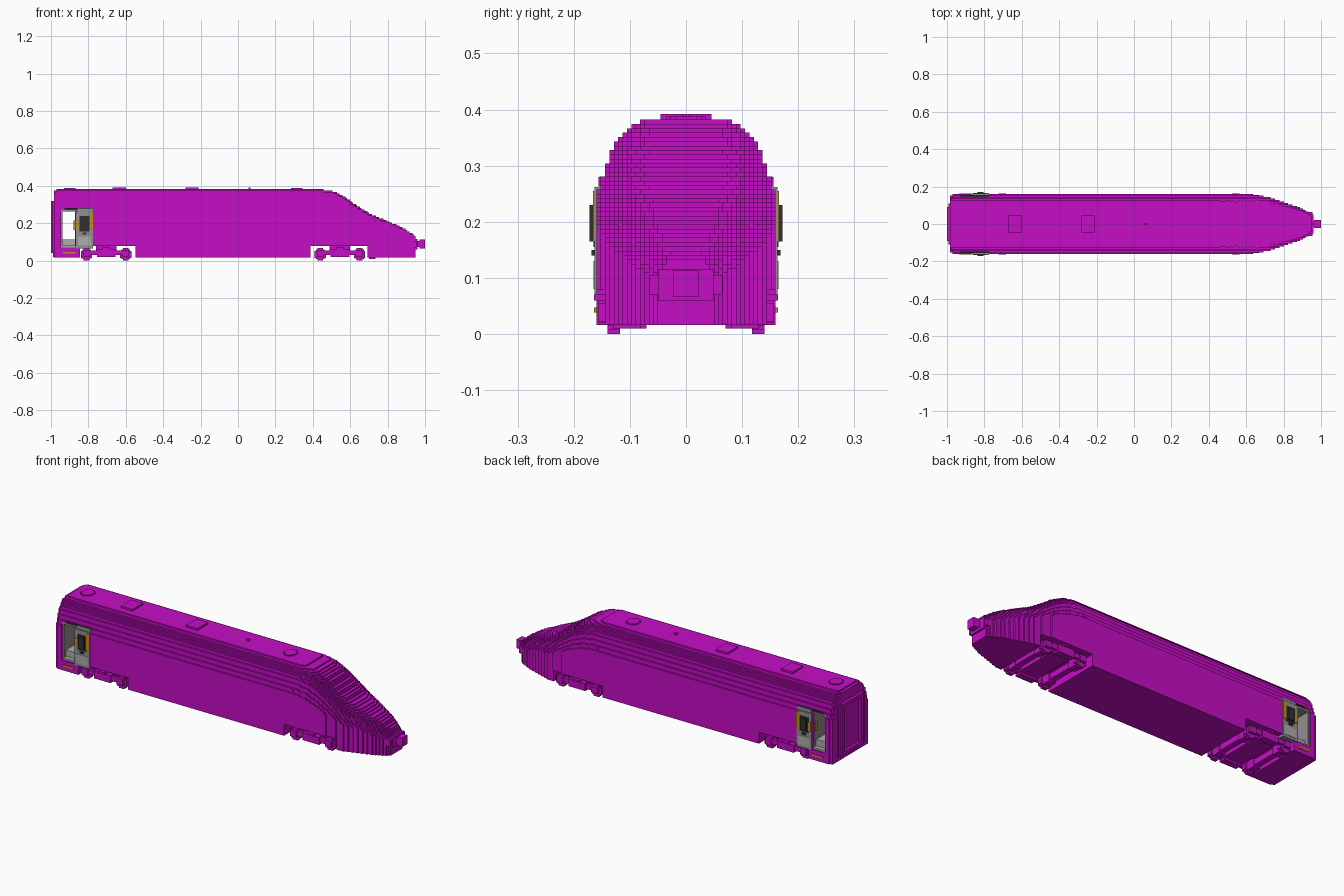
import bpy
import bmesh
import math

V = 0.0078  # edge of one building block

old = bpy.data.objects.get("Cube")
if old:
    bpy.data.objects.remove(old, do_unlink=True)


def material(name, rgb):
    m = bpy.data.materials.new(name)
    m.use_nodes = True
    m.diffuse_color = (*rgb, 1)
    m.node_tree.nodes["Principled BSDF"].inputs["Base Color"].default_value = (*rgb, 1)
    return m


magenta = material("magenta", (0.56, 0.004, 0.56))
grey = material("grey", (0.28, 0.28, 0.28))
pale = material("pale_grey", (0.42, 0.42, 0.42))
dark = material("dark_grey", (0.03, 0.03, 0.03))
gold = material("gold", (0.55, 0.27, 0.01))


def blocks(name, mat, boxes):
    """One mesh made of boxes given as (x0, x1, y0, y1, z0, z1)."""
    bm = bmesh.new()
    for x0, x1, y0, y1, z0, z1 in boxes:
        v = [bm.verts.new((x, y, z)) for x in (x0, x1) for y in (y0, y1) for z in (z0, z1)]
        for f in ((0, 1, 3, 2), (4, 6, 7, 5), (0, 4, 5, 1), (2, 3, 7, 6), (0, 2, 6, 4), (1, 5, 7, 3)):
            bm.faces.new([v[i] for i in f])
    me = bpy.data.meshes.new(name)
    bm.to_mesh(me)
    bm.free()
    me.materials.append(mat)
    ob = bpy.data.objects.new(name, me)
    bpy.context.collection.objects.link(ob)
    return ob


def both(boxes):
    """Repeat boxes on the other side of the train."""
    return boxes + [(a, b, -d, -c, e, f) for a, b, c, d, e, f in boxes]


def lerp(pairs, x):
    if x <= pairs[0][0]:
        return pairs[0][1]
    for (a, p), (b, q) in zip(pairs, pairs[1:]):
        if x <= b:
            return p + (q - p) * (x - a) / (b - a)
    return pairs[-1][1]


def chords(r, step=V):
    """Rows of a stepped disc: (low, high, half chord)."""
    n = max(2, round(2 * r / step))
    h = 2 * r / n
    return [(-r + i * h, -r + (i + 1) * h,
             max(h, round(math.sqrt(r * r - (-r + (i + .5) * h) ** 2) / h) * h)) for i in range(n)]


# Body: roof line, plan width and cross-section
ROOF = [(-.985, .372), (-.96, .382), (.44, .382), (.51, .37), (.575, .338), (.63, .298), (.71, .248),
        (.79, .216), (.87, .18), (.92, .152), (.955, .125)]
PLAN = [(-.985, .148), (-.965, .157), (.62, .157), (.67, .154), (.73, .14), (.83, .108),
        (.89, .085), (.94, .06), (.955, .045)]
SECTION = [(.255, 1), (.296, .91), (.33, .85), (.354, .75), (.372, .63), (.383, .42)]
WELLS = [(-.845, -.55), (.385, .69)]
DOOR = (-.945, -.865)


def half_width(x, z):
    top = lerp(ROOF, x)
    if z > top:
        return 0
    if z < .08 and any(a < x < b for a, b in WELLS):
        return 0
    if DOOR[0] < x < DOOR[1] and .07 < z < .27:
        return 0
    w = lerp(PLAN, x) * lerp(SECTION, z * .382 / top)
    return (math.floor(w / V) + .5) * V


body = []
columns = int(1.94 / V)
for k in range(2, 49):
    z = (k + .5) * V
    start, current = 0, half_width(-.985 + V / 2, z)
    for i in range(1, columns + 1):
        w = half_width(-.985 + (i + .5) * V, z) if i < columns else -1
        if w != current:
            if current > 0:
                body.append((-.985 + start * V, -.985 + i * V, -current, current, k * V, (k + 1) * V))
            start, current = i, w
blocks("body_shell", magenta, body)

# Rear gangway: stepped frame around a recess
rear = both([(-1, -.98, .07, .09, .05, .31), (-.992, -.98, .09, .11, .04, .32)])
rear += [(-1, -.98, -.09, .09, z, z + .02) for z in (.04, .30)]
rear += [(-.99, -.98, -.012, .012, .02, .04)]
blocks("rear_gangway_frame", magenta, rear)

# Roof equipment
roof = [(x, x + .07, -.045, .045, .37, .392) for x in (-.67, -.28)]
roof += [(.056, .068, -.006, .006, .37, .392)]
for cx in (-.9, .315):
    roof += [(cx - c, cx + c, a, b, .37, .388) for a, b, c in chords(.035)]
blocks("roof_hatches_and_vents", magenta, roof)
blocks("side_lamps", magenta, both([(.42, .44, .14, .156, .265, .28)]))

# Nose coupler
coupler = [(.93, .985, -.014, .014, .075, .105)]
coupler += [(.972 + .014 - c, .972 + .014 + min(c, .014), -.022, .022, .09 + a, .09 + b)
            for a, b, c in chords(.024)]
coupler += [(.985, 1, -.012, .012, .08, .10)]
blocks("coupler", magenta, coupler)
blocks("nose_collar", magenta, [(.93, .96, -.05, .05, .06, .115), (.915, .955, -.065, .065, .07, .105)])
blocks("nose_underbar", magenta, both([(.70, .735, .08, .13, .01, .03)]))

# Bogies: wheels, axles and side frames
for label, pair in (("rear", (-.81, -.60)), ("front", (.44, .65))):
    wheels, axles = [], []
    for cx in pair:
        wheels += [(cx - c, cx + c, .118, .14, .034 + a, .034 + b) for a, b, c in chords(.034)]
        axles += [(cx - .016, cx + .016, -.12, .12, .018, .05)]
        axles += both([(cx - .02, cx + .02, .07, .12, .01, .055)])
        axles += both([(cx - .018, cx + .018, .14, .156, .022, .055)])
    blocks(label + "_wheels", magenta, both(wheels))
    blocks(label + "_axles", magenta, axles)
    a, b = pair
    frame = both([(a, b, .135, .15, .03, .055), (a + .055, b - .055, .12, .156, .02, .06),
                  (a + .085, b - .085, .14, .164, .06, .07)])
    frame += [(a + .05, b - .05, -.13, .13, .03, .085)]
    blocks(label + "_bogie_frame", magenta, frame)

# Vestibule lining behind the open doorway
L, R = DOOR
lining = [(L - .004, L + .006, -.15, .15, .068, .272), (R - .006, R + .004, -.15, .15, .068, .272),
          (L, R, -.15, .15, .262, .274)]
blocks("vestibule_walls", grey, lining)
blocks("vestibule_floor", pale, [(L, R, -.13, .13, .066, .114), (L, R, -.153, .153, .066, .08)])
blocks("doorway_poles", gold, both([(R - .014, R - .006, .13, .145, .165, .215)]))

# Sliding door leaf with gold surround and dark window
D0, D1 = -.867, -.775
blocks("door_leaf", grey, both([(D0, D1, .13, .163, .066, .262), (D0 + .01, D1, .13, .156, .262, .28)]))
blocks("door_top_rail", dark, both([(D0 - .06, D1, .14, .154, .272, .281)]))
blocks("door_gold_panel", gold, both([(D0 + .005, D0 + .02, .15, .166, .165, .215),
                                      (D1 - .02, D1, .15, .166, .165, .255)]))
blocks("door_dark_edge", dark, both([(D0 + .02, D1 - .02, .15, .165, .155, .238),
                                     (D0 + .03, D1 - .03, .15, .172, .165, .23),
                                     (D0 + .035, D0 + .045, .15, .168, .14, .15),
                                     (D1 - .045, D1 - .035, .15, .168, .14, .15)]))
blocks("door_lower_panel", pale, both([(D0 + .012, D1 - .012, .15, .165, .08, .13)]))
blocks("door_step", gold, both([(-.935, -.87, .14, .164, .038, .047)]))
